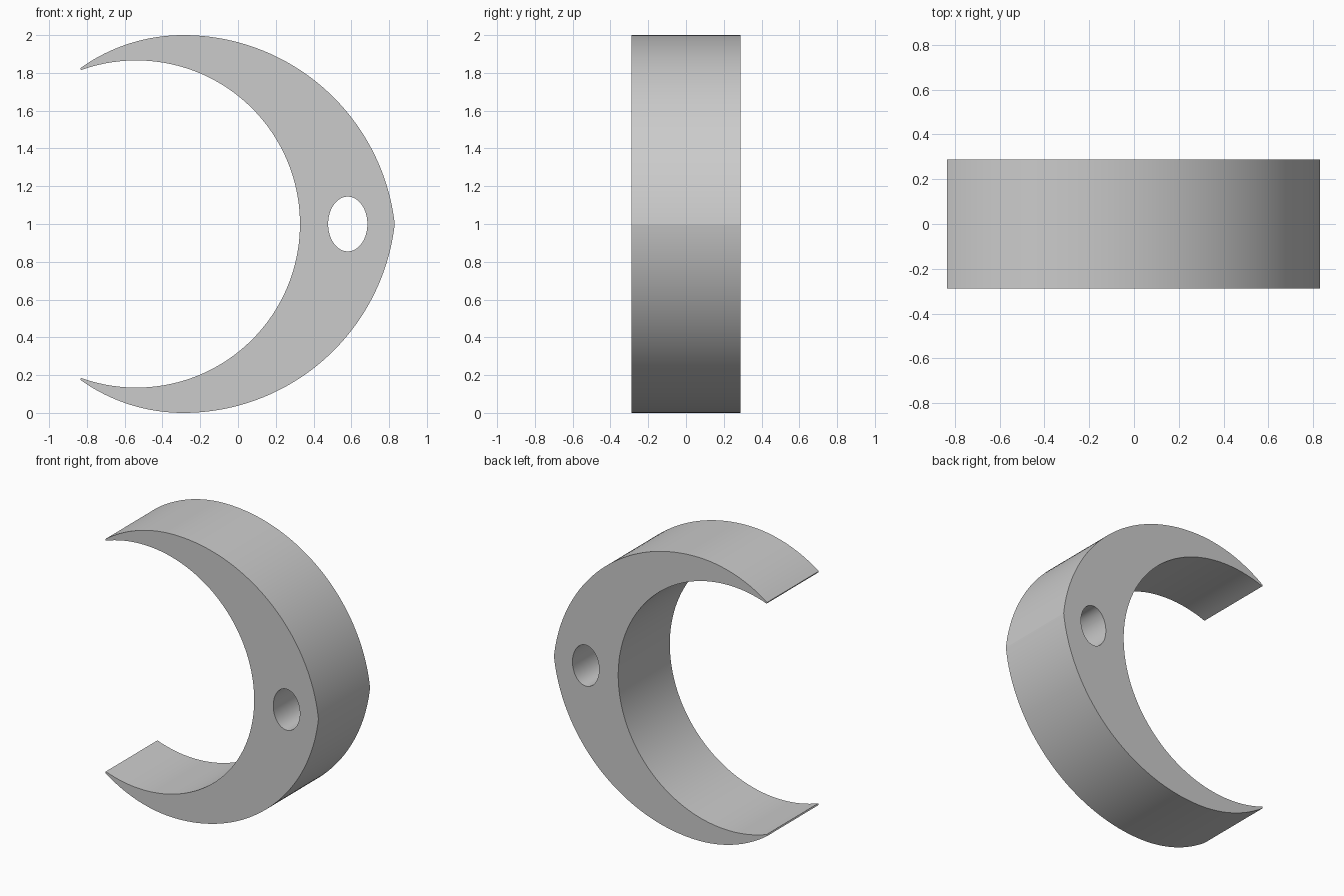
import bpy, bmesh
from math import sin, cos, asin, pi, radians

cube = bpy.data.objects.get("Cube")
if cube:
    bpy.data.objects.remove(cube)

HALF_DEPTH = 0.288
MID = 1.0

grey = bpy.data.materials.new("plain_grey")
grey.use_nodes = True
grey.diffuse_color = (0.6, 0.6, 0.6, 1)
grey.node_tree.nodes["Principled BSDF"].inputs["Base Color"].default_value = (0.6, 0.6, 0.6, 1)


def arc(cx, cz, r, start, end, n):
    """Points on a circle, from angle start to angle end."""
    return [(cx + r * cos(start + (end - start) * i / n),
             cz + r * sin(start + (end - start) * i / n)) for i in range(n + 1)]


def prism(name, outline, half):
    """Extrude an x-z outline along y."""
    bm = bmesh.new()
    face = bm.faces.new([bm.verts.new((x, -half, z)) for x, z in outline])
    ext = bmesh.ops.extrude_face_region(bm, geom=[face])
    moved = [g for g in ext["geom"] if isinstance(g, bmesh.types.BMVert)]
    bmesh.ops.translate(bm, vec=(0, 2 * half, 0), verts=moved)
    bmesh.ops.recalc_face_normals(bm, faces=bm.faces)
    mesh = bpy.data.meshes.new(name)
    bm.to_mesh(mesh)
    bm.free()
    mesh.materials.append(grey)
    obj = bpy.data.objects.new(name, mesh)
    bpy.context.collection.objects.link(obj)
    return obj


# Upper outer edge: nose to crown, then a tighter arc to the tip
nose = arc(-0.29, 0.873, 1.127, asin(0.127 / 1.127), pi / 2, 48)
crown = arc(-0.29, 1.064, 0.936, pi / 2, pi / 2 + asin(0.545 / 0.936), 24)
upper = nose + crown[1:]
lower = [(x, 2 * MID - z) for x, z in reversed(upper[1:])]

# Round inner edge, open on one side
gap = pi / 2 + asin(0.293 / 0.866)
inner = arc(-0.538, MID, 0.866, gap, -gap, 96)

clasp = prism("crescent_body", upper + inner + lower, HALF_DEPTH)

# Oval hole through the thick part
oval = [(0.581 + 0.104 * cos(2 * pi * i / 64), MID + 0.145 * sin(2 * pi * i / 64))
        for i in range(64)]
cutter = prism("hole_cutter", oval, 0.5)
cutter.hide_render = True

cut = clasp.modifiers.new("oval_hole", "BOOLEAN")
cut.operation = "DIFFERENCE"
cut.solver = "EXACT"
cut.object = cutter

bpy.ops.object.select_all(action="DESELECT")
clasp.select_set(True)
bpy.context.view_layer.objects.active = clasp
bpy.ops.object.modifier_apply(modifier=cut.name)
bpy.data.objects.remove(cutter)
bpy.ops.object.shade_smooth_by_angle(angle=radians(12))
